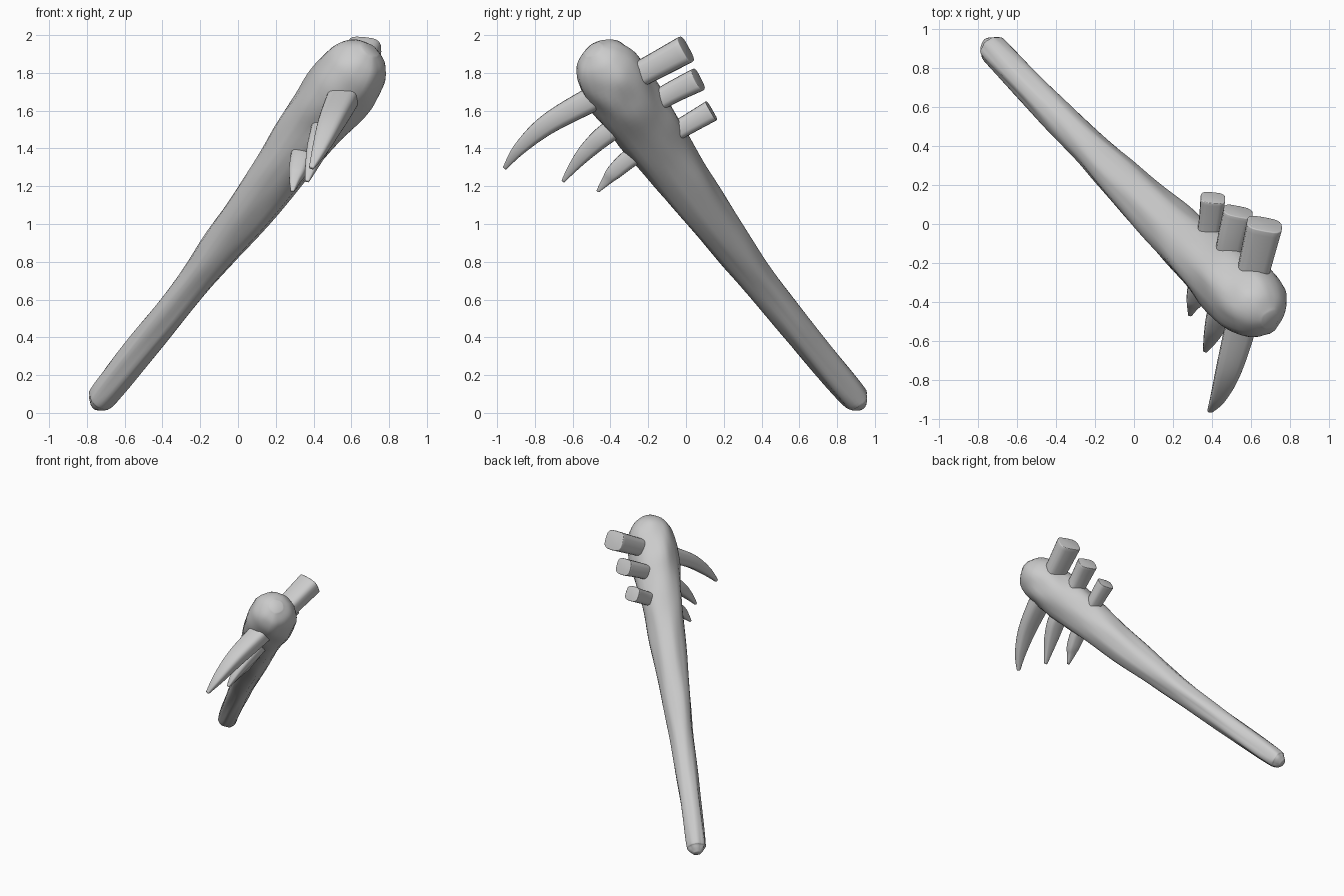
import bpy, bmesh, math
from mathutils import Vector, noise

if "Cube" in bpy.data.objects:
    bpy.data.objects.remove(bpy.data.objects["Cube"])

grey = bpy.data.materials.new("plain grey")
grey.use_nodes = True
colour = (0.6, 0.6, 0.6, 1)
grey.diffuse_color = colour
grey.node_tree.nodes["Principled BSDF"].inputs["Base Color"].default_value = colour


def spline(keys, t):
    """Smooth interpolation through equally weighted key tuples, t from 0 to 1."""
    n = len(keys) - 1
    f = t * n
    i = min(int(f), n - 1)
    f -= i
    p = [keys[min(max(i + k, 0), n)] for k in (-1, 0, 1, 2)]
    return [b + 0.5 * f * (c - a + f * (2 * a - 5 * b + 4 * c - d + f * (3 * (b - c) + d - a)))
            for a, b, c, d in zip(*p)]


def tube(name, keys, rings, sides, power, bump=None):
    """Sweep a rounded section along keys of (x, y, z, half width, half depth)."""
    bm = bmesh.new()
    loops = []
    for r in range(rings + 1):
        t = r / rings
        here = spline(keys, t)
        ahead = Vector(spline(keys, min(t + 0.01, 1))[:3])
        along = (ahead - Vector(spline(keys, max(t - 0.01, 0))[:3])).normalized()
        across = along.cross(Vector((1, 0, 0))).normalized()
        side = across.cross(along)
        loop = []
        for s in range(sides):
            a = 2 * math.pi * s / sides
            c, d = (math.copysign(abs(v) ** power, v) for v in (math.cos(a), math.sin(a)))
            off = side * c * max(here[3], 0.004) + across * d * max(here[4], 0.004)
            if bump:
                off *= 1 + bump(a, t)
            loop.append(bm.verts.new(Vector(here[:3]) + off))
        loops.append(loop)
    for a, b in zip(loops, loops[1:]):
        for s in range(sides):
            bm.faces.new((a[s], a[(s + 1) % sides], b[(s + 1) % sides], b[s]))
    bm.faces.new(loops[0])
    bm.faces.new(loops[-1])
    bmesh.ops.recalc_face_normals(bm, faces=bm.faces)
    mesh = bpy.data.meshes.new(name)
    bm.to_mesh(mesh)
    bm.free()
    ob = bpy.data.objects.new(name, mesh)
    bpy.context.collection.objects.link(ob)
    mesh.materials.append(grey)
    mesh.shade_smooth()
    return ob


def bark(a, t):
    """Long grooves on the grip, broader dents on the head."""
    ring = Vector((math.cos(a), math.sin(a), 0))
    grooves = noise.noise(ring * 2.2 + Vector((0, 0, t * 7)))
    dents = noise.noise(ring * 1.5 + Vector((5, 3, t * 13)))
    return 0.13 * grooves * (1 - 0.6 * t) + 0.07 * dents


# Club: grip to head, with rounded ends
grip, head = Vector((-0.755, 0.93, 0.035)), Vector((0.70, -0.49, 1.925))
radii = [(0, 0.03), (0.015, 0.062), (0.04, 0.075), (0.2, 0.083), (0.34, 0.088), (0.45, 0.107),
         (0.58, 0.132), (0.7, 0.150), (0.8, 0.172), (0.88, 0.188), (0.94, 0.176),
         (0.98, 0.125), (1.0, 0.05)]
club_keys = []
for t, r in radii:
    p = grip.lerp(head, t)
    bow = math.sin(math.pi * t)
    club_keys.append((p.x + 0.01 * bow, p.y - 0.04 * bow, p.z - 0.01 * bow, r, r))
tube("club", club_keys, 72, 28, 1, bark)

# Fangs: each runs through the head, blunt stub behind and curved point in front
fangs = {
    "upper_fang": [(0.67, 0.0, 1.925), (0.61, -0.25, 1.79), (0.555, -0.49, 1.665),
                   (0.49, -0.73, 1.53), (0.435, -0.88, 1.40), (0.388, -0.96, 1.295)],
    "middle_fang": [(0.535, 0.065, 1.765), (0.49, -0.12, 1.67), (0.455, -0.39, 1.50),
                    (0.42, -0.51, 1.40), (0.39, -0.59, 1.31), (0.365, -0.652, 1.225)],
    "lower_fang": [(0.405, 0.135, 1.60), (0.385, -0.02, 1.51), (0.34, -0.265, 1.37),
                   (0.315, -0.375, 1.28), (0.30, -0.42, 1.23), (0.287, -0.468, 1.172)],
}
sizes = {"upper_fang": (0.092, 0.076), "middle_fang": (0.077, 0.064), "lower_fang": (0.064, 0.058)}
taper = [1.0, 0.9, 0.88, 0.72, 0.45, 0.14]
for name, path in fangs.items():
    w, d = sizes[name]
    keys = [(*p, w * k, d * k) for p, k in zip(path, taper)]
    fang = tube(name, keys, 30, 20, 0.6)
    # Round off the blunt stub end
    bevel = fang.modifiers.new("rounded end", "BEVEL")
    bevel.width = 0.025
    bevel.segments = 3
    bevel.limit_method = "ANGLE"
    bevel.angle_limit = math.radians(60)
    bevel.use_clamp_overlap = True
